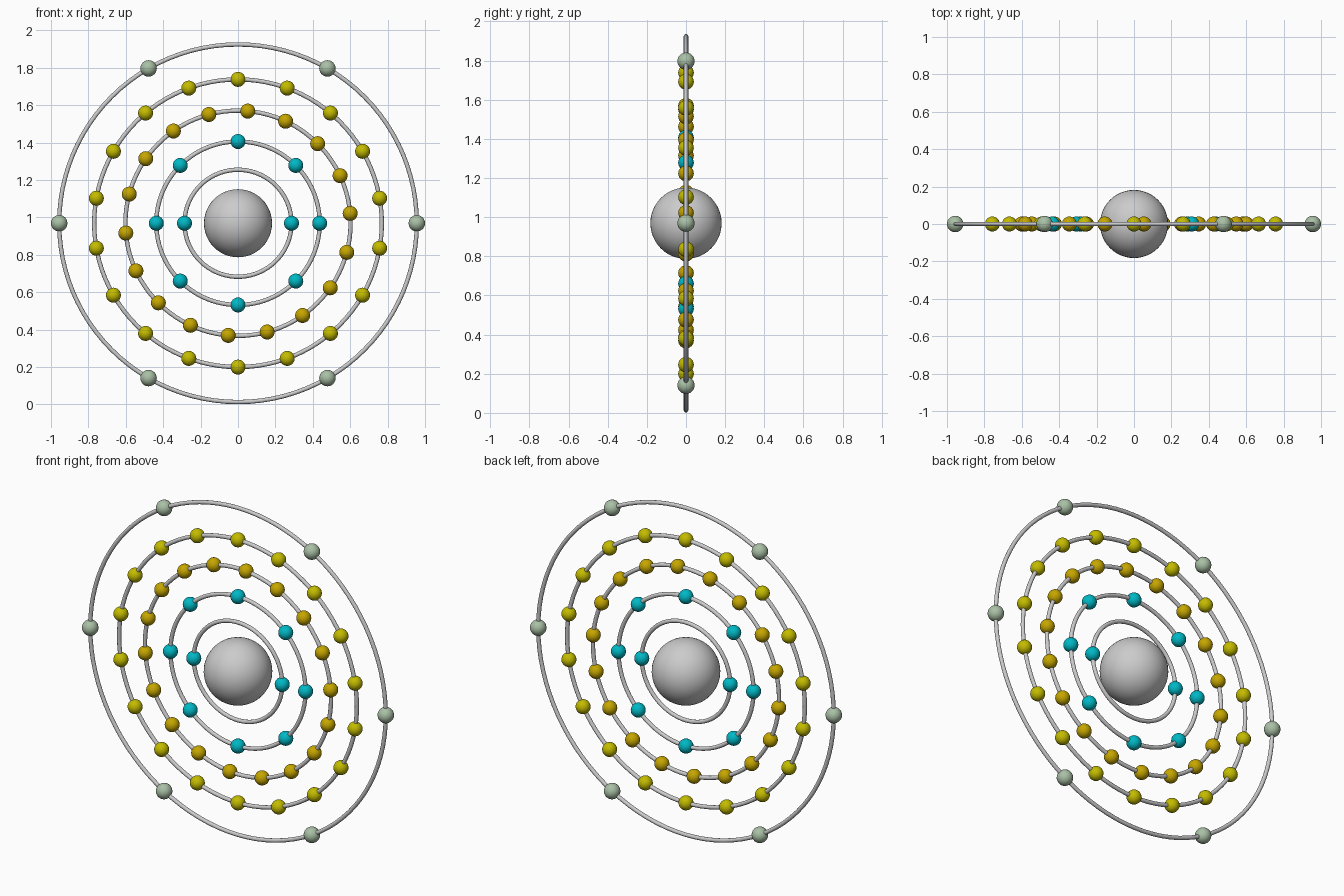
import bpy
from math import cos, sin, radians, pi

if "Cube" in bpy.data.objects:
    bpy.data.objects.remove(bpy.data.objects["Cube"])

CENTRE_Z = 0.969
TUBE = 0.0115


def material(name, rgb):
    mat = bpy.data.materials.new(name)
    mat.diffuse_color = (*rgb, 1)
    mat.use_nodes = True
    mat.node_tree.nodes["Principled BSDF"].inputs["Base Color"].default_value = mat.diffuse_color
    return mat


def ball(name, radius, x, z, mat=None, segments=24):
    bpy.ops.mesh.primitive_uv_sphere_add(
        segments=segments, ring_count=segments // 2, radius=radius, location=(x, 0, z))
    ob = bpy.context.object
    ob.name = name
    if mat:
        ob.data.materials.append(mat)
    bpy.ops.object.shade_smooth()


def ring(name, radius):
    bpy.ops.mesh.primitive_torus_add(
        major_segments=96, minor_segments=12, major_radius=radius, minor_radius=TUBE,
        location=(0, 0, CENTRE_Z), rotation=(pi / 2, 0, 0))
    bpy.context.object.name = name
    bpy.ops.object.shade_smooth()


cyan = material("cyan", (0.0, 0.48, 0.56))
amber = material("amber", (0.56, 0.38, 0.0))
yellow = material("yellow", (0.55, 0.50, 0.0))
sage = material("sage", (0.40, 0.53, 0.38))

# Central nucleus
ball("nucleus", 0.182, 0, CENTRE_Z, segments=48)

# Shells: ring radius, electron count, start angle, electron radius, colour
shells = [
    (0.286, 2, 0, 0.040, cyan),
    (0.437, 8, 0, 0.040, cyan),
    (0.602, 18, 5, 0.040, amber),
    (0.769, 18, 10, 0.040, yellow),
    (0.956, 6, 0, 0.044, sage),
]
for s, (radius, count, start, size, mat) in enumerate(shells, 1):
    ring(f"shell_ring_{s}", radius)
    for i in range(count):
        a = radians(start + i * 360 / count)
        ball(f"electron_{s}_{i + 1}", size, radius * cos(a), CENTRE_Z + radius * sin(a), mat)
